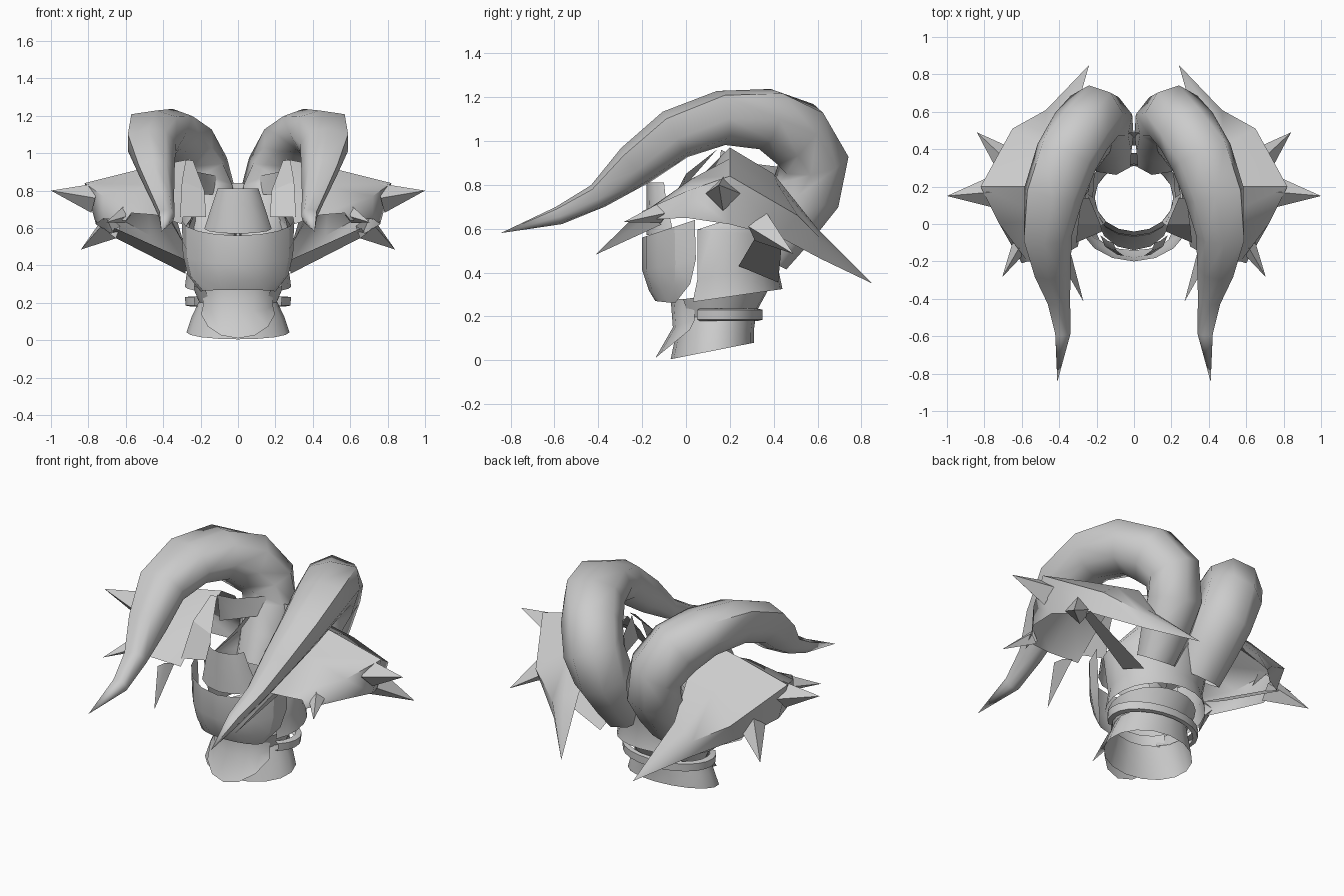
import bpy, bmesh, math
from mathutils import Vector

cube = bpy.data.objects.get("Cube")
if cube:
    bpy.data.objects.remove(cube)

steel = bpy.data.materials.new("plain_grey")
steel.use_nodes = True
GREY = (0.6, 0.6, 0.6, 1)
steel.diffuse_color = GREY
steel.node_tree.nodes["Principled BSDF"].inputs["Base Color"].default_value = GREY


def sheet(name, rows, closed=False, mirror=False, sharp=40):
    """Skin a list of equally long point rows."""
    bm = bmesh.new()
    grid = [[bm.verts.new(p) for p in row] for row in rows]
    n = len(rows[0])
    for a, b in zip(grid, grid[1:]):
        for i in range(n if closed else n - 1):
            j = (i + 1) % n
            bm.faces.new((a[i], a[j], b[j], b[i]))
    bmesh.ops.remove_doubles(bm, verts=bm.verts, dist=0.0005)
    bmesh.ops.recalc_face_normals(bm, faces=bm.faces)
    mesh = bpy.data.meshes.new(name)
    bm.to_mesh(mesh)
    bm.free()
    mesh.materials.append(steel)
    obj = bpy.data.objects.new(name, mesh)
    bpy.context.collection.objects.link(obj)
    if mirror:
        obj.modifiers.new("mirror", 'MIRROR')
    bpy.ops.object.select_all(action='DESELECT')
    obj.select_set(True)
    bpy.context.view_layer.objects.active = obj
    bpy.ops.object.shade_smooth_by_angle(angle=math.radians(sharp))
    return obj


def arc(rx, yc, ry, z_front, z_back, start=-180, end=180, n=17):
    """Elliptical row; angle 0 faces the front, height runs front to back."""
    pts = []
    for i in range(n):
        t = math.radians(start + (end - start) * i / (n - 1))
        k = (1 - math.cos(t)) / 2
        pts.append((rx * math.sin(t), yc - ry * math.cos(t), z_front + (z_back - z_front) * k))
    return pts


def section(center, tangent, ref, a, b, n):
    """Ellipse of n points across a tangent."""
    t = Vector(tangent).normalized()
    u = Vector(ref)
    u = (u - t * u.dot(t)).normalized()
    v = t.cross(u)
    angles = [math.tau * i / n for i in range(n)]
    return [Vector(center) + u * a * math.cos(q) + v * b * math.sin(q) for q in angles]


def spike(name, base, tip, r):
    base, tip = Vector(base), Vector(tip)
    rows = [section(base, tip - base, (0, 0, 1), r, r, 4), [tip] * 4]
    sheet(name, rows, closed=True, mirror=True, sharp=60)


# Curled horns: centre, half width, half depth
path = [
    ((0.14, 0.36, 0.48), 0.14, 0.11),
    ((0.15, 0.45, 0.62), 0.16, 0.14),
    ((0.17, 0.55, 0.77), 0.17, 0.16),
    ((0.21, 0.58, 0.91), 0.17, 0.16),
    ((0.28, 0.50, 1.03), 0.17, 0.17),
    ((0.36, 0.36, 1.10), 0.17, 0.14),
    ((0.43, 0.16, 1.105), 0.16, 0.125),
    ((0.46, -0.05, 1.03), 0.13, 0.12),
    ((0.43, -0.23, 0.89), 0.095, 0.105),
    ((0.40, -0.40, 0.75), 0.06, 0.06),
    ((0.38, -0.58, 0.66), 0.042, 0.042),
    ((0.41, -0.845, 0.58), 0, 0),
]
rows = []
for i, (c, a, b) in enumerate(path):
    before = Vector(path[max(i - 1, 0)][0])
    after = Vector(path[min(i + 1, len(path) - 1)][0])
    ref = (0.82, 0.57, 0) if i < 5 else (0.93, 0.35, 0)
    ring = section(c, after - before, ref, a, b, 8)
    # The outer top edge is a squarer corner than the rest
    if i > 4:
        ring[1] = Vector(c) + (ring[1] - Vector(c)) * 1.22
    for p in ring:
        p.x = max(p.x, 0.0)
    rows.append(ring)
sheet("horn", rows, closed=True, mirror=True, sharp=65)

# Side guards: rows from the head outward, each running front to back tip
tail = (0.24, 0.85, 0.35)
guard = [
    [(.30, -.12, .62), (.27, .05, .82), (.25, .20, .97), (.30, .40, .85), (.32, .57, .62), tail],
    [(.44, -.20, .67), (.45, .03, .83), (.50, .20, .92), (.48, .42, .80), (.40, .60, .60), tail],
    [(.57, -.20, .68), (.72, .00, .77), (.82, .20, .84), (.65, .51, .66), (.47, .61, .56), tail],
    [(.60, -.21, .64), (.72, .00, .65), (.76, .20, .62), (.66, .43, .56), (.45, .62, .46), tail],
]
sheet("side_guard", guard, mirror=True, sharp=60)

# Spikes on the side guards
spike("outer_spike", (0.77, 0.17, 0.76), (1.0, 0.15, 0.80), 0.08)
spike("rear_spike", (0.68, 0.34, 0.61), (0.84, 0.49, 0.485), 0.075)
spike("front_spike", (0.61, -0.12, 0.67), (0.705, -0.285, 0.63), 0.045)

# Hanging cheek blades, temple plates and inner liners
tip = (0.27, -0.415, 0.48)
sheet("cheek_blade", [[(.35, -.11, .62), (.36, -.18, .65), (.37, -.24, .65)], [tip] * 3], mirror=True)
sheet("temple_plate", [
    [(.17, -.04, .66), (.18, .00, .80), (.24, .14, .96)],
    [(.31, -.10, .66), (.30, .00, .85), (.28, .14, .96)],
], mirror=True, sharp=20)
sheet("inner_liner", [
    [(.25, .16, .96), (.22, .28, .90), (.12, .44, .88)],
    [(.22, .14, .82), (.21, .28, .78), (.10, .42, .78)],
], mirror=True)

# Struts from the head out to the side guards
sheet("guard_strut", [[(.28, .24, .43), (.28, .42, .355)], [(.66, .34, .60), (.68, .44, .56)]], mirror=True)

# Rear head shell, open at the front and rising between the horns
shell = [(0.285, 0.18, 0.26, 0.25, 0.325, 55), (0.27, 0.18, 0.24, 0.36, 0.42, 58),
         (0.30, 0.18, 0.27, 0.61, 0.56, 62), (0.27, 0.20, 0.28, 0.64, 0.70, 115),
         (0.22, 0.20, 0.29, 0.70, 0.84, 130)]
sheet("head_shell", [arc(*s, 360 - s[5]) for s in shell])
upper_neck = [(0.21, 0.14, 0.18, 0.19, 0.22), (0.25, 0.15, 0.23, 0.27, 0.33)]
sheet("upper_neck", [arc(*s, 45, 315) for s in upper_neck])

# Jaw mask
jaw = [(0.30, 0.04, 0.24, 0.56, 0.72), (0.295, 0.045, 0.245, 0.41, 0.51),
       (0.27, 0.02, 0.19, 0.32, 0.38), (0.20, -0.05, 0.09, 0.27, 0.25)]
sheet("jaw_mask", [arc(*s, -90, 90, 9) for s in jaw], sharp=25)

# Nose plate
nose = [(0.11, -0.10, 0.08, 0.81, 0.81), (0.14, -0.09, 0.09, 0.72, 0.72),
        (0.18, -0.06, 0.12, 0.57, 0.62)]
sheet("nose_plate", [arc(*s, -90, 90, 7) for s in nose])

# Throat plate, pointed at the bottom
throat = [(0.19, 0.06, 0.13, 0.28, 0.28), (0.19, 0.06, 0.12, 0.15, 0.23),
          (0.20, 0.05, 0.19, 0.01, 0.32)]
sheet("throat_plate", [arc(*s, -80, 80, 7) for s in throat])

# Neck collar and strap
collar = [(0.275, 0.12, 0.19, 0.005, 0.08), (0.25, 0.13, 0.18, 0.10, 0.14),
          (0.21, 0.14, 0.18, 0.20, 0.21)]
sheet("neck_collar", [arc(*s) for s in collar])
strap = [(0.25, 0.16, 0.17, 0.18, 0.18), (0.28, 0.16, 0.19, 0.185, 0.185),
         (0.285, 0.16, 0.19, 0.23, 0.23), (0.25, 0.16, 0.17, 0.235, 0.235)]
sheet("neck_strap", [arc(*s, 55, 305) for s in strap], sharp=30)
